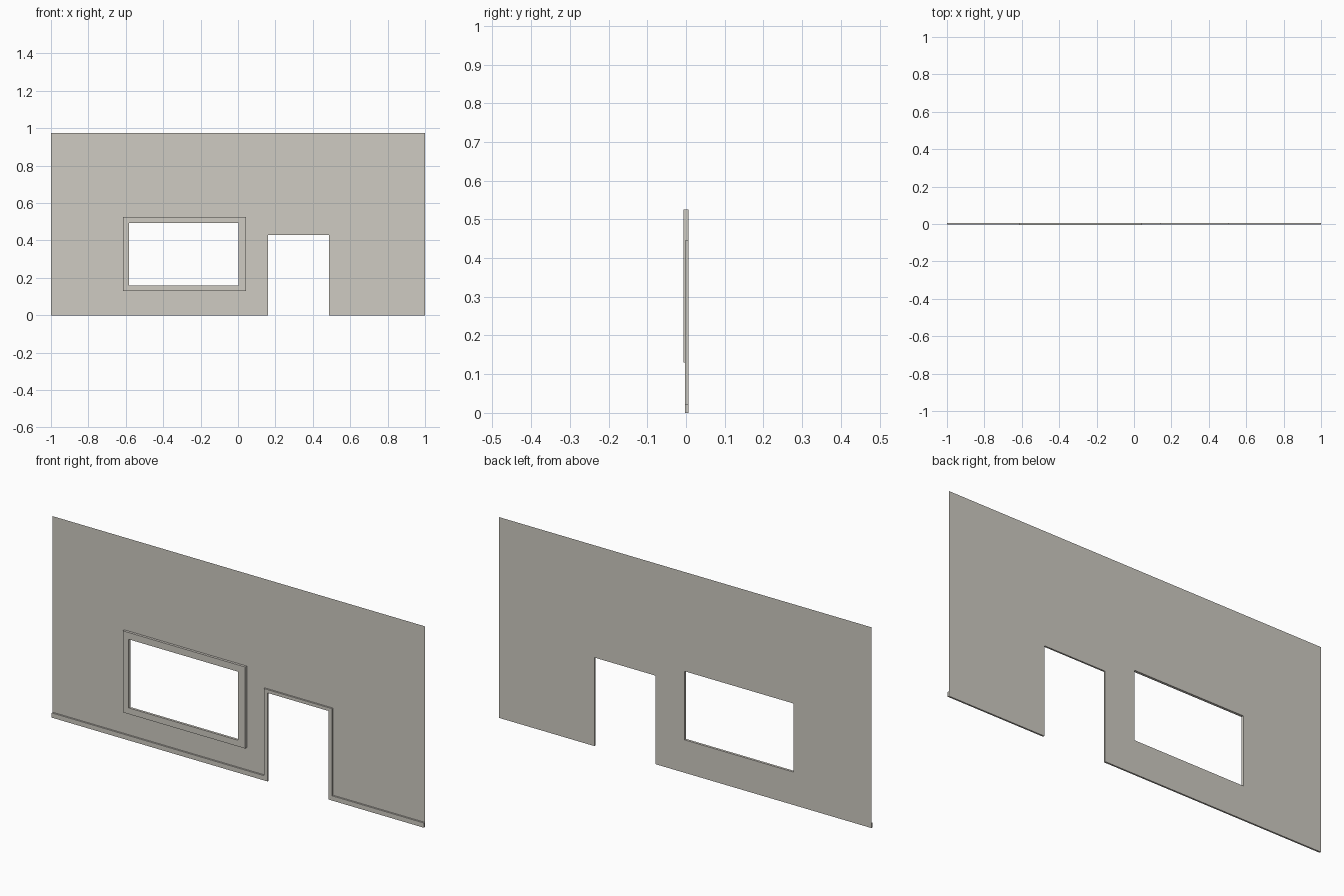
import bpy, bmesh

if "Cube" in bpy.data.objects:
    bpy.data.objects.remove(bpy.data.objects["Cube"])

BACK, TRIM, FRAME = 0.006, -0.002, -0.006   # depths of wall plane, trim face, window frame face
WIN_X, WIN_Z = (-0.583, 0.003), (0.16, 0.493)
WOUT_X, WOUT_Z = (-0.615, 0.043), (0.13, 0.526)
DOOR_X, DOOR_TOP = (0.16, 0.487), 0.43
CASE_X, CASE_TOP = (0.14, 0.507), 0.446
BASE_H, TOP = 0.023, 0.975

paint = bpy.data.materials.new("warm grey paint")
paint.diffuse_color = (0.62, 0.595, 0.54, 1)
paint.use_nodes = True
paint.node_tree.nodes["Principled BSDF"].inputs["Base Color"].default_value = paint.diffuse_color


def inside(x, z, xr, zr):
    return xr[0] < x < xr[1] and zr[0] < z < zr[1]


def in_door(x, z):
    return inside(x, z, DOOR_X, (-1, DOOR_TOP))


def in_window(x, z):
    return inside(x, z, WIN_X, WIN_Z)


def panel(name, xs, zs, keep, y):
    """Flat panel from the grid cells that pass keep(), with sides running back to the wall plane."""
    bm = bmesh.new()
    for x0, x1 in zip(xs, xs[1:]):
        for z0, z1 in zip(zs, zs[1:]):
            if keep((x0 + x1) / 2, (z0 + z1) / 2):
                bm.faces.new([bm.verts.new((x, y, z)) for x, z in
                              ((x0, z0), (x1, z0), (x1, z1), (x0, z1))])
    bmesh.ops.remove_doubles(bm, verts=bm.verts, dist=1e-5)
    if y != BACK:
        rim = [e for e in bm.edges if e.is_boundary]
        out = bmesh.ops.extrude_edge_only(bm, edges=rim)["geom"]
        for v in out:
            if isinstance(v, bmesh.types.BMVert):
                v.co.y = BACK
        bmesh.ops.recalc_face_normals(bm, faces=bm.faces)
        # the panel front must face -y
        front = next(f for f in bm.faces if abs(f.normal.y) > 0.9)
        if front.normal.y > 0:
            bmesh.ops.reverse_faces(bm, faces=bm.faces)
    me = bpy.data.meshes.new(name)
    bm.to_mesh(me)
    bm.free()
    me.materials.append(paint)
    ob = bpy.data.objects.new(name, me)
    bpy.context.collection.objects.link(ob)


# Wall sheet with window and door openings
panel("wall", [-1, *WIN_X, *DOOR_X, 1], [0, WIN_Z[0], DOOR_TOP, WIN_Z[1], TOP],
      lambda x, z: not in_door(x, z) and not in_window(x, z), BACK)

# Skirting along the floor, running up around the doorway
panel("skirting_and_door_casing",
      [-1, CASE_X[0], *DOOR_X, CASE_X[1], 1], [0, BASE_H, DOOR_TOP, CASE_TOP],
      lambda x, z: not in_door(x, z) and (z < BASE_H or inside(x, z, CASE_X, (0, CASE_TOP))), TRIM)

# Raised window frame
panel("window_frame",
      [WOUT_X[0], *WIN_X, WOUT_X[1]], [WOUT_Z[0], *WIN_Z, WOUT_Z[1]],
      lambda x, z: not in_window(x, z), FRAME)
